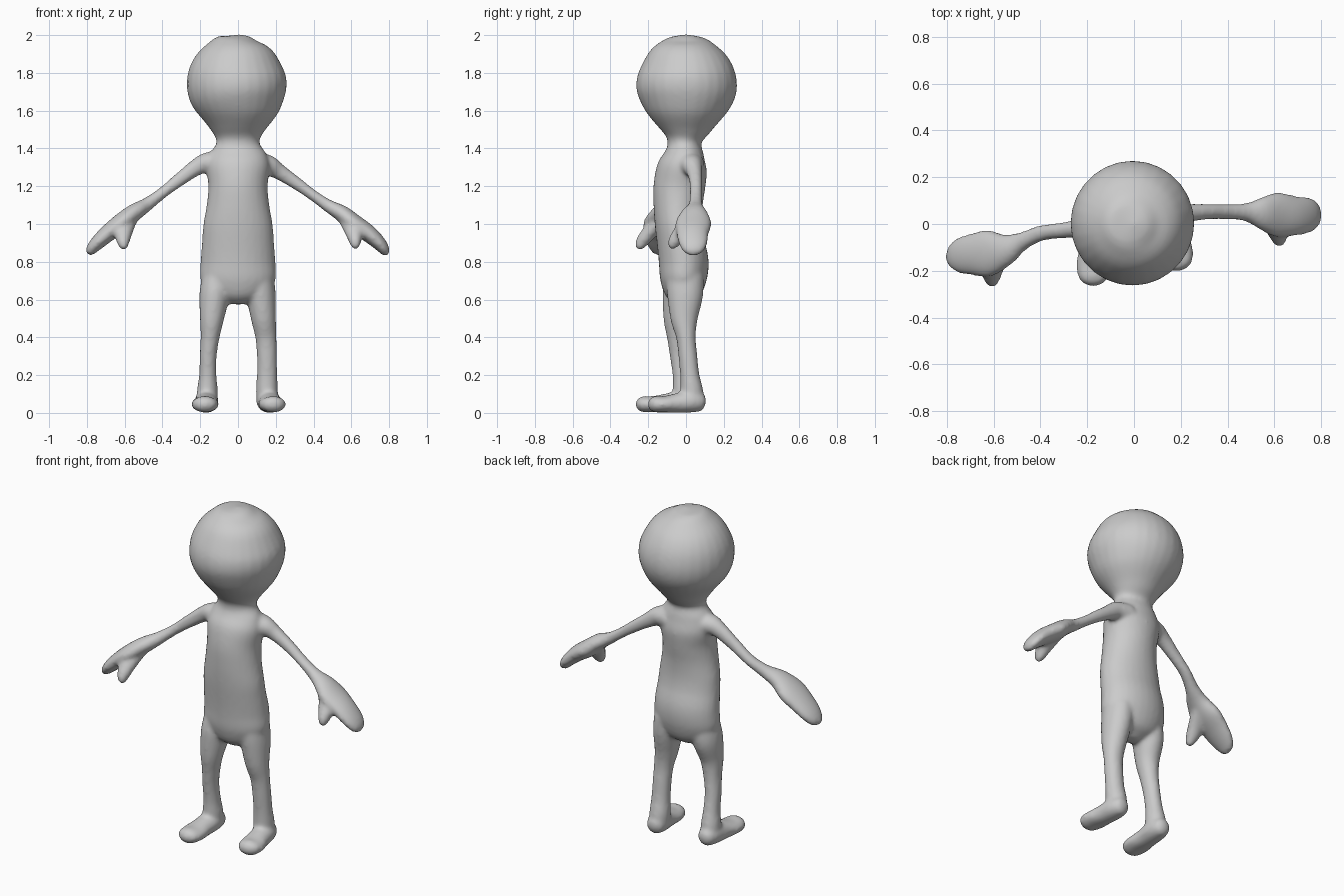
import bpy, bmesh, math
from mathutils import Vector

SIDES, STEPS = 28, 5
bm = bmesh.new()


def spline(a, b, c, d, t):
    return 0.5 * (2 * b + (c - a) * t + (2 * a - 5 * b + 4 * c - d) * t * t
                  + (3 * b - a - 3 * c + d) * t ** 3)


def limb(stations, ref=(0, 1, 0)):
    """Closed loft of ellipses: station = x, y, z, half size along ref, half size across."""
    n = len(stations)
    pts = []
    for i in range(n - 1):
        q = [stations[min(max(i + k, 0), n - 1)] for k in (-1, 0, 1, 2)]
        for s in range(STEPS):
            pts.append([spline(*v, s / STEPS) for v in zip(*q)])
    pts.append(list(stations[-1]))
    rings = []
    for i, p in enumerate(pts):
        c = Vector(p[:3])
        t = (Vector(pts[min(i + 1, len(pts) - 1)][:3]) - Vector(pts[max(i - 1, 0)][:3])).normalized()
        u = Vector(ref)
        u = (u - t * u.dot(t)).normalized()
        v = t.cross(u)
        ru, rv = max(p[3], 0.004), max(p[4], 0.004)
        rings.append([bm.verts.new(c + u * ru * math.cos(a) + v * rv * math.sin(a))
                      for a in (2 * math.pi * k / SIDES for k in range(SIDES))])
    for r, s in zip(rings, rings[1:]):
        for k in range(SIDES):
            j = (k + 1) % SIDES
            bm.faces.new((r[k], r[j], s[j], s[k]))
    bm.faces.new(rings[0][::-1])
    bm.faces.new(rings[-1])


# Trunk, neck and head
limb([(0, -.02, .575, .03, .04), (0, -.02, .62, .09, .14), (0, -.015, .70, .122, .197),
      (0, -.012, .80, .132, .198), (0, -.03, .91, .125, .19), (0, -.04, 1.0, .125, .183),
      (0, -.042, 1.1, .13, .166), (0, -.035, 1.2, .137, .157), (0, -.02, 1.3, .132, .168),
      (0, -.01, 1.37, .105, .15), (0, -.008, 1.435, .09, .113), (0, -.003, 1.5, .138, .146),
      (0, 0, 1.6, .22, .222), (-.005, .003, 1.7, .264, .261), (-.008, .003, 1.8, .257, .257),
      (-.005, 0, 1.9, .205, .207), (-.003, 0, 1.96, .14, .142), (0, 0, 1.99, .077, .077),
      (0, 0, 2.003, .005, .005)])

# Legs: the one on -x stands further forward
limb([(-.11, -.02, .72, .09, .08), (-.125, -.03, .62, .095, .08), (-.138, -.05, .5, .07, .064),
      (-.148, -.045, .4, .056, .05), (-.158, -.035, .3, .05, .045), (-.16, -.02, .2, .051, .046),
      (-.162, -.01, .12, .06, .055), (-.165, -.005, .05, .06, .055)])
limb([(.11, -.005, .72, .1, .08), (.122, -.005, .62, .095, .078), (.135, -.01, .5, .073, .066),
      (.148, 0, .4, .052, .056), (.153, .01, .3, .05, .053), (.154, .02, .2, .051, .054),
      (.153, .03, .12, .06, .058), (.153, .035, .05, .06, .055)])

# Feet
for heel, toe in (((-.162, .075), (-.178, -.265)), ((.15, .105), (.192, -.2))):
    foot = []
    for f, z, w, h in ((0, .055, .01, .01), (.06, .057, .045, .046), (.25, .06, .063, .058),
                       (.5, .052, .063, .052), (.72, .046, .073, .043), (.9, .046, .062, .042),
                       (.98, .046, .035, .025), (1, .046, .01, .01)):
        foot.append((heel[0] + (toe[0] - heel[0]) * f, heel[1] + (toe[1] - heel[1]) * f, z, w, h))
    limb(foot, ref=(1, 0, 0))

# Arms with flat mitten hands
limb([(-.09, -.015, 1.32, .08, .06), (-.16, -.015, 1.325, .06, .055), (-.22, -.018, 1.30, .042, .045),
      (-.31, -.028, 1.235, .034, .036), (-.4, -.04, 1.165, .034, .03), (-.48, -.075, 1.105, .04, .036),
      (-.55, -.11, 1.06, .07, .046), (-.62, -.125, 1.005, .1, .05), (-.69, -.13, .95, .09, .045),
      (-.75, -.135, .895, .075, .037), (-.785, -.14, .855, .045, .025), (-.797, -.14, .842, .01, .01)])
limb([(.09, .02, 1.32, .08, .06), (.16, .03, 1.31, .06, .055), (.22, .045, 1.275, .042, .042),
      (.31, .053, 1.215, .034, .034), (.4, .053, 1.15, .033, .029), (.48, .05, 1.095, .04, .034),
      (.55, .045, 1.055, .072, .044), (.61, .04, 1.005, .095, .05), (.69, .035, .95, .085, .046),
      (.75, .038, .895, .075, .037), (.782, .038, .853, .05, .025), (.795, .038, .838, .01, .01)])

# Thumbs
limb([(-.58, -.12, 1.03, .05, .04), (-.605, -.185, .965, .05, .04), (-.608, -.23, .91, .036, .035),
      (-.605, -.25, .875, .02, .022), (-.605, -.255, .865, .005, .005)], ref=(1, 0, 0))
limb([(.58, .03, 1.03, .05, .04), (.612, -.02, .965, .05, .04), (.62, -.06, .91, .034, .035),
      (.622, -.078, .88, .02, .022), (.622, -.084, .87, .005, .005)], ref=(1, 0, 0))

bmesh.ops.recalc_face_normals(bm, faces=bm.faces)
mesh = bpy.data.meshes.new("figure_body")
bm.to_mesh(mesh)
bm.free()
body = bpy.data.objects.new("figure_body", mesh)
bpy.context.collection.objects.link(body)

# Fuse the parts into one skin and soften the joins
fuse = body.modifiers.new("fuse", 'REMESH')
fuse.mode = 'VOXEL'
fuse.voxel_size = 0.011
fuse.use_smooth_shade = True
soft = body.modifiers.new("soften", 'SMOOTH')
soft.factor = 0.5
soft.iterations = 8
